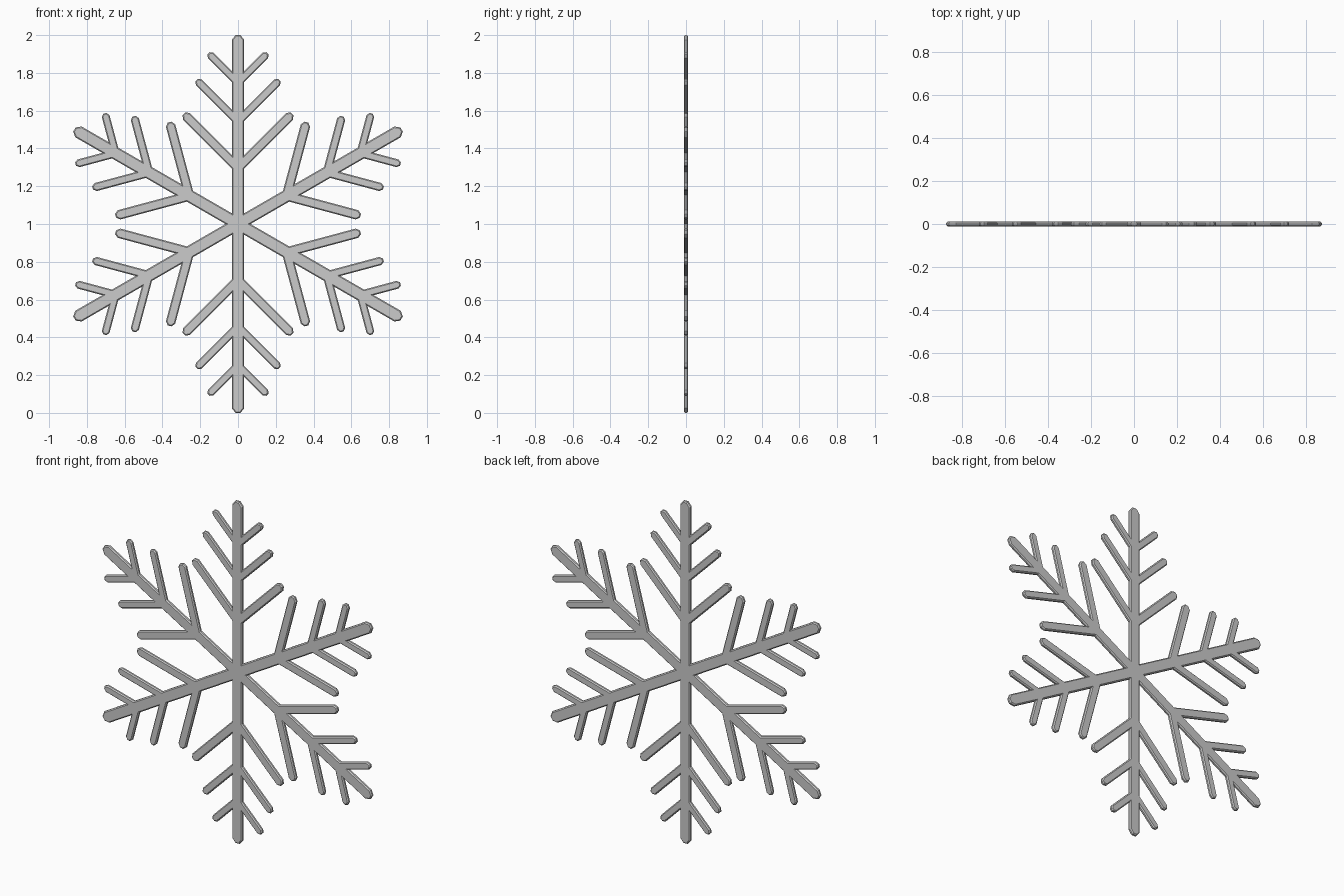
import bpy, bmesh
from math import radians, sqrt
from mathutils import Vector, Matrix

if "Cube" in bpy.data.objects:
    bpy.data.objects.remove(bpy.data.objects["Cube"])

THICK = 0.022
ARM_HALF = 0.033
# (start along arm, length, half width) of the side branches at 45 degrees
BRANCHES = [(0.297, 0.405, 0.0255), (0.543, 0.31, 0.022), (0.748, 0.22, 0.021)]


def tip(length, half):
    """Rounded end of a bar pointing along +y, from right to left."""
    return [Vector((half, length - 0.75 * half)), Vector((0.4 * half, length)),
            Vector((-0.4 * half, length)), Vector((-half, length - 0.75 * half))]


def half_arm():
    """Right side of the upright arm, from the hub outward to the tip."""
    h = ARM_HALF
    pts = [Vector((h, h * sqrt(3)))]
    turn = Matrix.Rotation(radians(-45), 2)
    for start, length, b in BRANCHES:
        pts.append(Vector((h, start + h - b * sqrt(2))))
        pts += [turn @ p + Vector((0, start)) for p in tip(length, b)]
        pts.append(Vector((h, start + h + b * sqrt(2))))
    return pts + tip(1.0, h)[:2]


# Full outline: mirrored arm repeated six times, hub corner shared
right = half_arm()
left = [Vector((-p.x, p.y)) for p in reversed(right)]
arm = right + left[:-1]
outline = [Matrix.Rotation(radians(60 * k), 2) @ p for k in range(6) for p in arm]

# Flat plate extruded through its thickness
bm = bmesh.new()
face = bm.faces.new([bm.verts.new((p.x, -THICK / 2, p.y + 1)) for p in outline])
ext = bmesh.ops.extrude_face_region(bm, geom=[face], use_keep_orig=True)
moved = [v for v in ext["geom"] if isinstance(v, bmesh.types.BMVert)]
bmesh.ops.translate(bm, verts=moved, vec=(0, THICK, 0))
bmesh.ops.recalc_face_normals(bm, faces=bm.faces)
mesh = bpy.data.meshes.new("snowflake")
bm.to_mesh(mesh)
bm.free()
flake = bpy.data.objects.new("snowflake", mesh)
bpy.context.collection.objects.link(flake)

# Chamfer along the front and back rims
bevel = flake.modifiers.new("chamfer", "BEVEL")
bevel.width = 0.006
bevel.segments = 1
bevel.limit_method = 'WEIGHT'
weights = mesh.attributes.new("bevel_weight_edge", 'FLOAT', 'EDGE')
for e in mesh.edges:
    a, b = (mesh.vertices[i].co for i in e.vertices)
    weights.data[e.index].value = 1.0 if abs(a.y - b.y) < 1e-5 else 0.0
